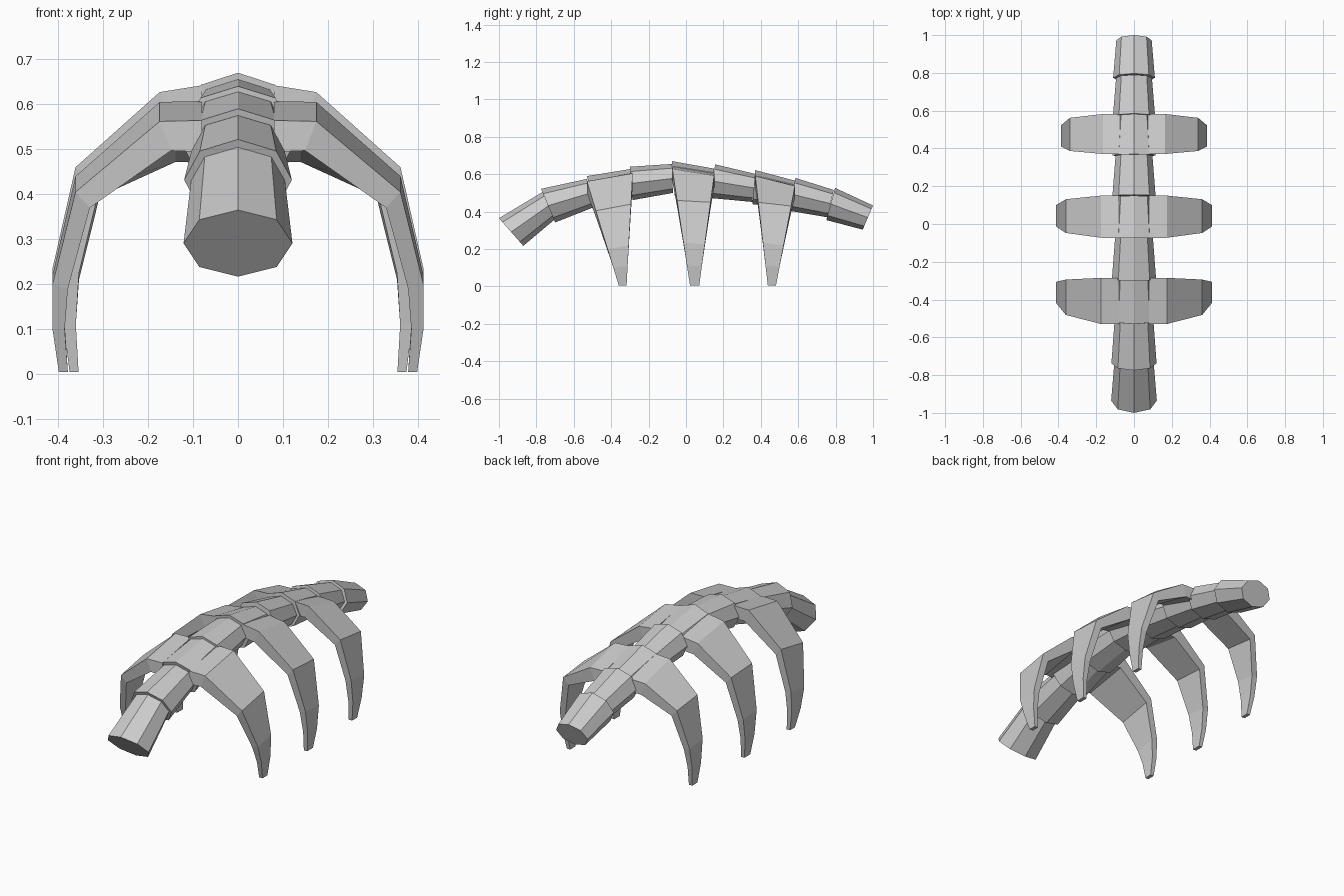
import bpy, bmesh

if "Cube" in bpy.data.objects:
    bpy.data.objects.remove(bpy.data.objects["Cube"])


def loft(name, rings):
    """Skin a list of equal-length vertex loops and cap both ends."""
    bm = bmesh.new()
    loops = [[bm.verts.new(p) for p in r] for r in rings]
    n = len(loops[0])
    for a, b in zip(loops, loops[1:]):
        for i in range(n):
            j = (i + 1) % n
            bm.faces.new((a[i], a[j], b[j], b[i]))
    bm.faces.new(loops[0])
    bm.faces.new(loops[-1])
    bmesh.ops.recalc_face_normals(bm, faces=bm.faces)
    mesh = bpy.data.meshes.new(name)
    bm.to_mesh(mesh)
    bm.free()
    ob = bpy.data.objects.new(name, mesh)
    bpy.context.collection.objects.link(ob)
    return ob


def octagon(top, bottom, half_width):
    """Eight-sided ring, point up, between a top and bottom (y, z)."""
    cy, cz = (top[0] + bottom[0]) / 2, (top[1] + bottom[1]) / 2
    ry, rz = top[0] - cy, top[1] - cz
    unit = [(0, 1), (.71, .71), (1, 0), (.71, -.71),
            (0, -1), (-.71, -.71), (-1, 0), (-.71, .71)]
    return [(u * half_width, cy + v * ry, cz + v * rz) for u, v in unit]


# Backbone: front top, front bottom, rear top, rear bottom of each segment
segments = [
    ((-1.0, .365), (-.87, .217), (-.767, .505), (-.70, .36)),
    ((-.775, .522), (-.70, .342), (-.53, .575), (-.49, .425)),
    ((-.53, .59), (-.48, .41), (-.285, .63), (-.275, .48)),
    ((-.30, .64), (-.285, .462), (-.075, .655), (-.07, .50)),
    ((-.075, .67), (-.06, .485), (.15, .63), (.14, .485)),
    ((.155, .653), (.14, .472), (.37, .602), (.355, .452)),
    ((.37, .622), (.355, .44), (.585, .565), (.55, .42)),
    ((.585, .58), (.55, .405), (.79, .516), (.755, .37)),
    ((.797, .527), (.75, .355), (1.0, .433), (.945, .304)),
]
for i, (ft, fb, rt, rb) in enumerate(segments):
    loft(f"spine_segment_{i + 1}", [octagon(ft, fb, .121 - .0013 * i),
                                    octagon(rt, rb, .104 - .0013 * i)])

# Ribs: outer x and inner-edge offset at each station down the rib
outer_x = [.08, .174, .361, .412, .412, .398]
inset = [(0, -.07), (-.025, -.065), (-.032, -.035),
         (-.034, -.01), (-.027, 0), (-.02, 0)]
ribs = [  # width scale, front y top/tip, rear y top/tip, front z, rear z
    ("front", 1.0, (-.53, -.358), (-.285, -.318),
     [.564, .562, .405, .20, .10, .005], [.607, .605, .44, .22, .11, .005]),
    ("middle", 1.0, (-.075, .022), (.152, .07),
     [.642, .627, .46, .235, .11, .005], [.604, .592, .45, .225, .11, .005]),
    ("rear", .94, (.37, .438), (.583, .48),
     [.595, .59, .45, .235, .11, .005], [.54, .537, .43, .22, .11, .005]),
]
for name, s, yf, yr, zf, zr in ribs:
    rings = []
    for x, (dx, dz), a, b in zip(outer_x, inset, zf, zr):
        x *= s
        fy = yf[1] + (yf[0] - yf[1]) * a / zf[0]
        ry = yr[1] + (yr[0] - yr[1]) * b / zr[0]
        rings.append([(x, fy, a), (x, ry, b),
                      (x + dx, ry, b + dz), (x + dx, fy, a + dz)])
    ob = loft(f"{name}_rib_pair", rings)
    mod = ob.modifiers.new("both_sides", 'MIRROR')
    mod.use_mirror_merge = False
